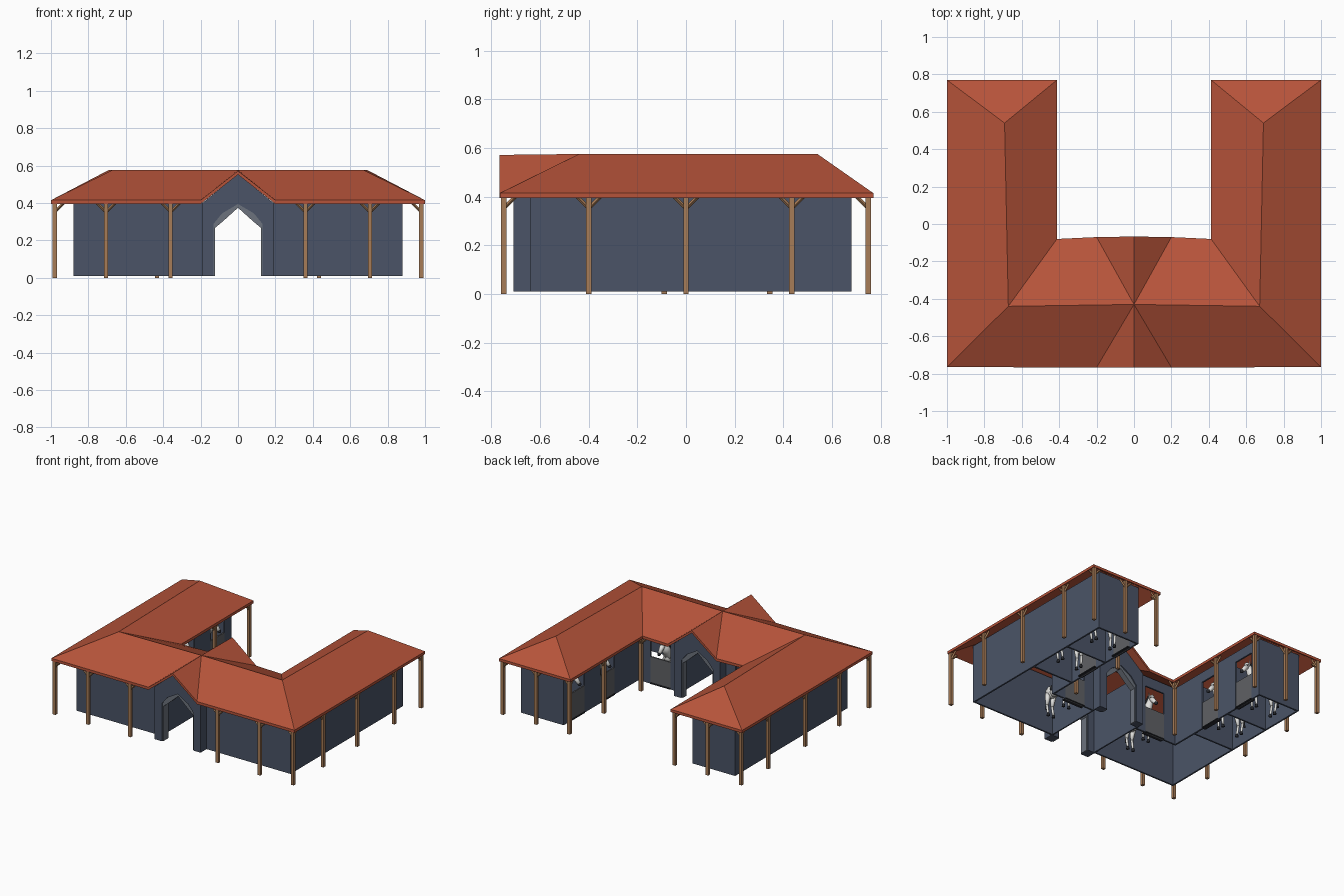
import bpy, bmesh, math
from mathutils import Vector, Matrix

if "Cube" in bpy.data.objects:
    bpy.data.objects.remove(bpy.data.objects["Cube"])


def mat(name, c):
    m = bpy.data.materials.new(name)
    m.diffuse_color = (*c, 1)
    m.use_nodes = True
    m.node_tree.nodes["Principled BSDF"].inputs["Base Color"].default_value = m.diffuse_color
    return m


ROOF = mat("terracotta", (0.47, 0.088, 0.042))
WALL = mat("slate_blue", (0.069, 0.088, 0.135))
WOOD = mat("wood", (0.39, 0.20, 0.095))
TRIM = mat("grey_trim", (0.15, 0.17, 0.205))
DOOR = mat("door_grey", (0.115, 0.12, 0.13))
DARK = mat("dark_grey", (0.02, 0.022, 0.028))
WHITE = mat("horse_white", (0.75, 0.75, 0.73))


def finish(bm, name, *mats):
    bmesh.ops.recalc_face_normals(bm, faces=bm.faces[:])
    me = bpy.data.meshes.new(name)
    bm.to_mesh(me)
    bm.free()
    for m in mats:
        me.materials.append(m)
    ob = bpy.data.objects.new(name, me)
    bpy.context.collection.objects.link(ob)
    return ob


def box(bm, x0, x1, y0, y1, z0, z1):
    m = Matrix.Translation(((x0 + x1) / 2, (y0 + y1) / 2, (z0 + z1) / 2))
    m = m @ Matrix.Diagonal((abs(x1 - x0), abs(y1 - y0), abs(z1 - z0), 1))
    bmesh.ops.create_cube(bm, size=1, matrix=m)


def limb(bm, a, b, r0, r1, n=6, mi=0):
    """Tapered rod from a to b."""
    a, b = Vector(a), Vector(b)
    d = b - a
    m = Matrix.Translation((a + b) / 2) @ d.to_track_quat('Z', 'Y').to_matrix().to_4x4()
    r = bmesh.ops.create_cone(bm, cap_ends=True, segments=n, radius1=r0, radius2=r1,
                              depth=d.length, matrix=m)
    for f in {f for v in r["verts"] for f in v.link_faces}:
        f.material_index = mi


def ball(bm, c, size, mi=0):
    m = Matrix.Translation(c) @ Matrix.Diagonal((*size, 1))
    r = bmesh.ops.create_uvsphere(bm, u_segments=10, v_segments=7, radius=1, matrix=m)
    for f in {f for v in r["verts"] for f in v.link_faces}:
        f.material_index = mi


def prism(bm, pts, y0, y1):
    """Extrude an x-z outline along y."""
    f = bm.faces.new([bm.verts.new((x, y0, z)) for x, z in pts])
    r = bmesh.ops.extrude_face_region(bm, geom=[f], use_keep_orig=True)
    bmesh.ops.translate(bm, vec=(0, y1 - y0, 0),
                        verts=[v for v in r["geom"] if isinstance(v, bmesh.types.BMVert)])


# --- Roof: hipped U with a cross gable over the gate
E, R = 0.415, 0.576
P = dict(A=(1, -.765, E), B=(1, .77, E), C=(.412, .77, E), D=(.412, -.08, E),
         e=(.2, -.07, E), f=(.2, -.767, E), p=(.672, -.44, R), q=(.692, .54, R),
         o=(0, -.43, R), g=(0, -.767, .572), h=(0, -.067, .572))
bm = bmesh.new()
for s in (1, -1):
    for face in ("ABqp", "BCq", "CDpq", "Deop", "fApo", "fog", "eho"):
        vs = [bm.verts.new((P[k][0] * s, P[k][1], P[k][2])) for k in face]
        bm.faces.new(vs if s > 0 else vs[::-1])
bmesh.ops.remove_doubles(bm, verts=bm.verts[:], dist=1e-4)
r = bmesh.ops.extrude_face_region(bm, geom=bm.faces[:], use_keep_orig=True)
bmesh.ops.translate(bm, vec=(0, 0, -0.02),
                    verts=[v for v in r["geom"] if isinstance(v, bmesh.types.BMVert)])
finish(bm, "roof", ROOF)

# --- Walls, stall dividers, doors and sills
T, Z0, Z1 = 0.012, 0.01, 0.445
HW, SILL, HEAD = 0.083, 0.21, 0.37
XI, YI = 0.53, -0.2
wing_doors, front_door = (0.165, 0.516), 0.35
walls, doors, sills = bmesh.new(), bmesh.new(), bmesh.new()
for s in (1, -1):
    def sbox(b, x0, x1, *a):
        box(b, x0 * s, x1 * s, *a)
    sbox(walls, .88 - T, .88, -.64, .68, Z0, Z1)          # outer side
    sbox(walls, .19, .88, -.64, -.64 + T, Z0, Z1)         # front
    sbox(walls, XI, .88, .68 - T, .68, Z0, Z1)            # wing end
    sbox(walls, .18, .19, -.70, -.13, Z0, .40)            # gate passage
    for y in (-.01, .34):
        sbox(walls, XI, .88, y - T / 2, y + T / 2, Z0, .40)
    # wing courtyard wall, split round the doors
    y = YI
    for c in wing_doors:
        sbox(walls, XI, XI + T, y, c - HW, Z0, Z1)
        sbox(walls, XI, XI + T, c - HW, c + HW, HEAD, Z1)
        sbox(doors, XI + .002, XI + T, c - HW, c + HW, Z0, SILL)
        sbox(sills, XI - .004, XI + .03, c - HW, c + HW, Z0, Z0 + .008)
        y = c + HW
    sbox(walls, XI, XI + T, y, .68, Z0, Z1)
    # front range courtyard wall
    c = front_door
    sbox(walls, .19, c - HW, YI - T, YI, Z0, Z1)
    sbox(walls, c + HW, XI + T, YI - T, YI, Z0, Z1)
    sbox(walls, c - HW, c + HW, YI - T, YI, HEAD, Z1)
    sbox(doors, c - HW, c + HW, YI - T, YI - .002, Z0, SILL)
    sbox(sills, c - HW, c + HW, YI - .035, YI + .004, Z0, Z0 + .008)
finish(walls, "stable_walls", WALL)
finish(doors, "stall_doors", DOOR)
finish(sills, "door_sills", DARK)

# --- Gate portals with pointed arch and grey lining
arch = [(.13, Z0), (.13, .29), (.085, .345), (0, .395)]
inner = [(.122, Z0), (.122, .268), (.08, .303), (0, .375)]
mir = lambda pts: [(-x, z) for x, z in pts[:-1]]
gates, lining = bmesh.new(), bmesh.new()
for y0, y1 in ((-.71, -.635), (-.19, -.13)):
    outline = [(-.19, Z0), (-.19, .40), (0, .555), (.19, .40), (.19, Z0)]
    prism(gates, outline + arch + mir(arch)[::-1], y0, y1)
    prism(lining, arch + mir(arch)[::-1] + mir(inner) + inner[::-1], y0 + .008, y1 - .008)
finish(gates, "gate_portals", WALL)
finish(lining, "arch_lining", TRIM)

# --- Veranda posts with diagonal braces along the eaves
bm = bmesh.new()
h = 0.011
xp, xm = (1, 0), (-1, 0)
yp, ym = (0, 1), (0, -1)
spots = [(.98, -.75, (xm, yp)), (.705, -.75, (xp, xm)), (.36, -.75, (xp, xm)),
         (.98, -.4, (yp, ym)), (.98, 0, (yp, ym)), (.98, .435, (yp, ym)),
         (.98, .75, (xm, ym)), (.705, .75, (xp, xm)), (.433, .75, (xp, ym)),
         (.433, .345, (yp, ym)), (.433, -.09, (yp, xm))]
for s in (1, -1):
    for x, y, dirs in spots:
        box(bm, (x - h) * s, (x + h) * s, y - h, y + h, 0, .403)
        for dx, dy in dirs:
            limb(bm, (x * s, y, .352), ((x + dx * .048) * s, y + dy * .048, .4), .008, .008, 4)
finish(bm, "veranda_posts", WOOD)


# --- Horses looking out over the doors (local +x is forward, door plane at x = 0)
def horse(name, place):
    b = bmesh.new()
    ball(b, (-.175, 0, .19), (.095, .04, .046))                       # barrel
    ball(b, (-.245, 0, .197), (.045, .041, .046))                     # rump
    ball(b, (-.10, 0, .197), (.042, .036, .046))                      # chest
    limb(b, (-.10, 0, .20), (-.04, 0, .315), .038, .02, 8)            # neck
    ball(b, (-.035, 0, .316), (.026, .019, .024))                     # head
    limb(b, (-.035, 0, .314), (.015, 0, .258), .021, .012, 8)         # muzzle
    ball(b, (.015, 0, .257), (.014, .013, .013), 1)                   # nose
    limb(b, (-.145, 0, .235), (-.062, 0, .342), .012, .009, 5, 1)     # mane
    limb(b, (-.285, 0, .215), (-.305, 0, .09), .012, .006, 5, 1)      # tail
    for t in (1, -1):
        limb(b, (-.045, t * .012, .33), (-.043, t * .015, .362), .007, .001, 4)
        ball(b, (-.02, t * .017, .312), (.004, .003, .004), 1)
        ball(b, (-.19, t * .032, .2), (.035, .012, .024), 1)          # coat patch
        for u, k in ((-.095, .005), (-.255, -.012)):
            limb(b, (u, t * .024, .18), (u + k, t * .023, .1), .021, .011)
            limb(b, (u + k, t * .023, .1), (u, t * .023, .025), .010, .008)
            limb(b, (u, t * .023, .012), (u, t * .023, .03), .013, .009, 6, 1)
    b.transform(place)
    ob = finish(b, name, WHITE, DARK)
    for p in ob.data.polygons:
        p.use_smooth = True


def place(x, y, angle):
    return Matrix.Translation((x, y, 0)) @ Matrix.Rotation(angle, 4, 'Z')


for s, side in ((1, "right"), (-1, "left")):
    for i, c in enumerate(wing_doors):
        horse(f"{side}_wing_horse_{i + 1}", place(XI * s, c, math.pi if s > 0 else 0))
    horse(f"{side}_front_horse", place(front_door * s, YI, math.pi / 2))
